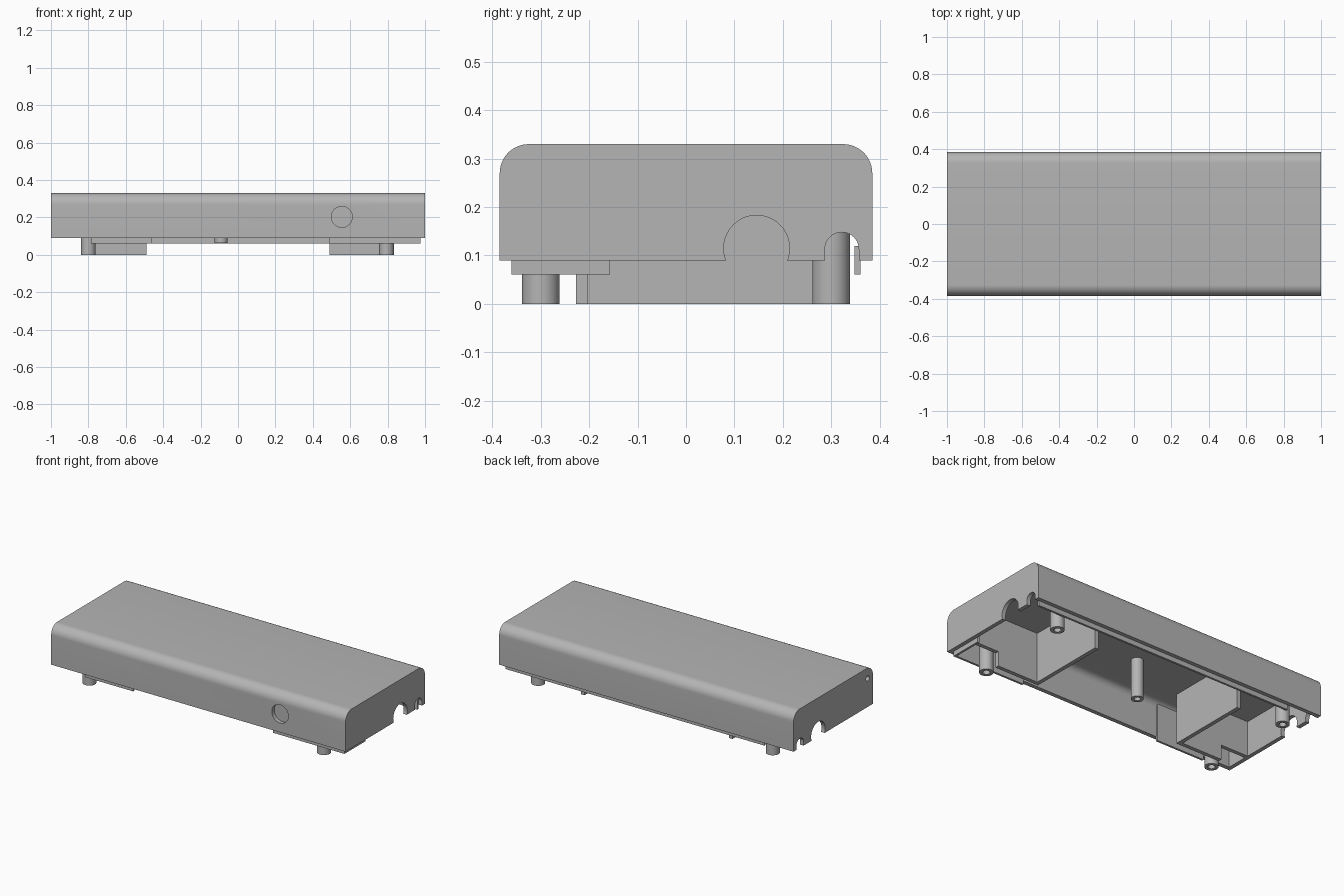
import bpy, bmesh, math
from mathutils import Matrix, Vector

if "Cube" in bpy.data.objects:
    bpy.data.objects.remove(bpy.data.objects["Cube"])

grey = bpy.data.materials.new("light grey plastic")
grey.use_nodes = True
colour = (0.46, 0.46, 0.46, 1)
grey.diffuse_color = colour
grey.node_tree.nodes["Principled BSDF"].inputs["Base Color"].default_value = colour


def finish(name, bm):
    bmesh.ops.recalc_face_normals(bm, faces=bm.faces)
    mesh = bpy.data.meshes.new(name)
    bm.to_mesh(mesh)
    bm.free()
    mesh.materials.append(grey)
    ob = bpy.data.objects.new(name, mesh)
    bpy.context.collection.objects.link(ob)
    return ob


def box(name, x, y, z):
    bm = bmesh.new()
    bmesh.ops.create_cube(bm, size=1)
    for v in bm.verts:
        v.co = Vector([a + (b - a) * (c + 0.5) for (a, b), c in zip((x, y, z), v.co)])
    return finish(name, bm)


def rod(name, centre, radius, length, axis="Z"):
    bm = bmesh.new()
    bmesh.ops.create_cone(bm, cap_ends=True, segments=40, radius1=radius,
                          radius2=radius, depth=length)
    turn = {"X": Matrix.Rotation(math.pi / 2, 4, "Y"),
            "Y": Matrix.Rotation(math.pi / 2, 4, "X"), "Z": Matrix()}[axis]
    bm.transform(Matrix.Translation(centre) @ turn)
    return finish(name, bm)


def rounded_bar(name, half_x, half_y, bottom, top, radius):
    """Extrude along x a section whose two upper corners are rounded."""
    pts = [(half_y, bottom)]
    for side, start in ((1, 0), (-1, math.pi / 2)):
        for i in range(13):
            a = start + i / 12 * math.pi / 2
            pts.append((side * (half_y - radius) + radius * math.cos(a),
                        top - radius + radius * math.sin(a)))
    pts.append((-half_y, bottom))
    bm = bmesh.new()
    face = bm.faces.new([bm.verts.new((-half_x, y, z)) for y, z in pts])
    out = bmesh.ops.extrude_face_region(bm, geom=[face])
    bmesh.ops.translate(bm, vec=(2 * half_x, 0, 0),
                        verts=[g for g in out["geom"] if isinstance(g, bmesh.types.BMVert)])
    return finish(name, bm)


def activate(ob):
    bpy.ops.object.select_all(action="DESELECT")
    ob.select_set(True)
    bpy.context.view_layer.objects.active = ob


def cut(ob, cutters):
    for cutter in cutters:
        mod = ob.modifiers.new("cut", "BOOLEAN")
        mod.operation = "DIFFERENCE"
        mod.solver = "EXACT"
        mod.object = cutter
        activate(ob)
        bpy.ops.object.modifier_apply(modifier=mod.name)
        bpy.data.objects.remove(cutter)


def smooth(ob):
    activate(ob)
    bpy.ops.object.shade_smooth_by_angle(angle=math.radians(30))


# Hollow cover, open underneath, with cable notches at both ends
RIM, TOP, CEILING = 0.09, 0.33, 0.305
cover = rounded_bar("cover", 1, 0.385, RIM, TOP, 0.06)
cutters = [rounded_bar("cavity", 0.975, 0.36, 0, CEILING, 0.04),
           rod("large_notch", (0, 0.146, 0.115), 0.068, 3, "X"),
           rod("small_notch", (0, 0.322, 0.113), 0.035, 3, "X"),
           box("small_notch_slot", (-1.5, 1.5), (0.287, 0.357), (0, 0.113)),
           rod("front_hole", (0.555, -0.385, 0.203), 0.056, 0.2, "Y"),
           rod("end_hole", (-1, -0.335, 0.265), 0.016, 0.2, "X")]
cut(cover, cutters)
smooth(cover)

# Locating lips just inside the walls
LIP = 0.061
box("front_lip_left", (0.49, 0.975), (-0.361, -0.348), (LIP, 0.29))
box("front_lip_right", (-0.785, -0.46), (-0.361, -0.348), (LIP, 0.29))
box("rear_lip", (-0.785, 0.975), (0.348, 0.361), (LIP, 0.12))
end_lip = box("end_lip", (0.963, 0.976), (-0.36, -0.157), (LIP, 0.12))

# Hollow screw posts
for x in (-0.8, 0.794):
    for y in (-0.3, 0.3):
        side = ("rear" if y > 0 else "front") + ("_left" if x > 0 else "_right")
        post = rod(side + "_post", (x, y, 0.155), 0.039, 0.31)
        cut(post, [rod("bore", (x, y, 0.02), 0.02, 0.3)])
        smooth(post)
middle_post = rod("middle_post", (-0.09, -0.08, 0.187), 0.035, 0.245)
cut(middle_post, [rod("bore", (-0.09, -0.08, 0.1), 0.018, 0.25)])
smooth(middle_post)

# L-shaped partitions near each end
for s, side in ((1, "left"), (-1, "right")):
    box(side + "_cross_partition", sorted((s * 0.49, s * 0.515)), (-0.227, 0.285), (0, 0.31))
    box(side + "_long_partition", sorted((s * 0.51, s * 0.79)), (-0.227, -0.203), (0, 0.31))
    box(side + "_long_partition_end", sorted((s * 0.79, s * 0.98)),
        (-0.227, -0.203), (RIM, 0.31))
